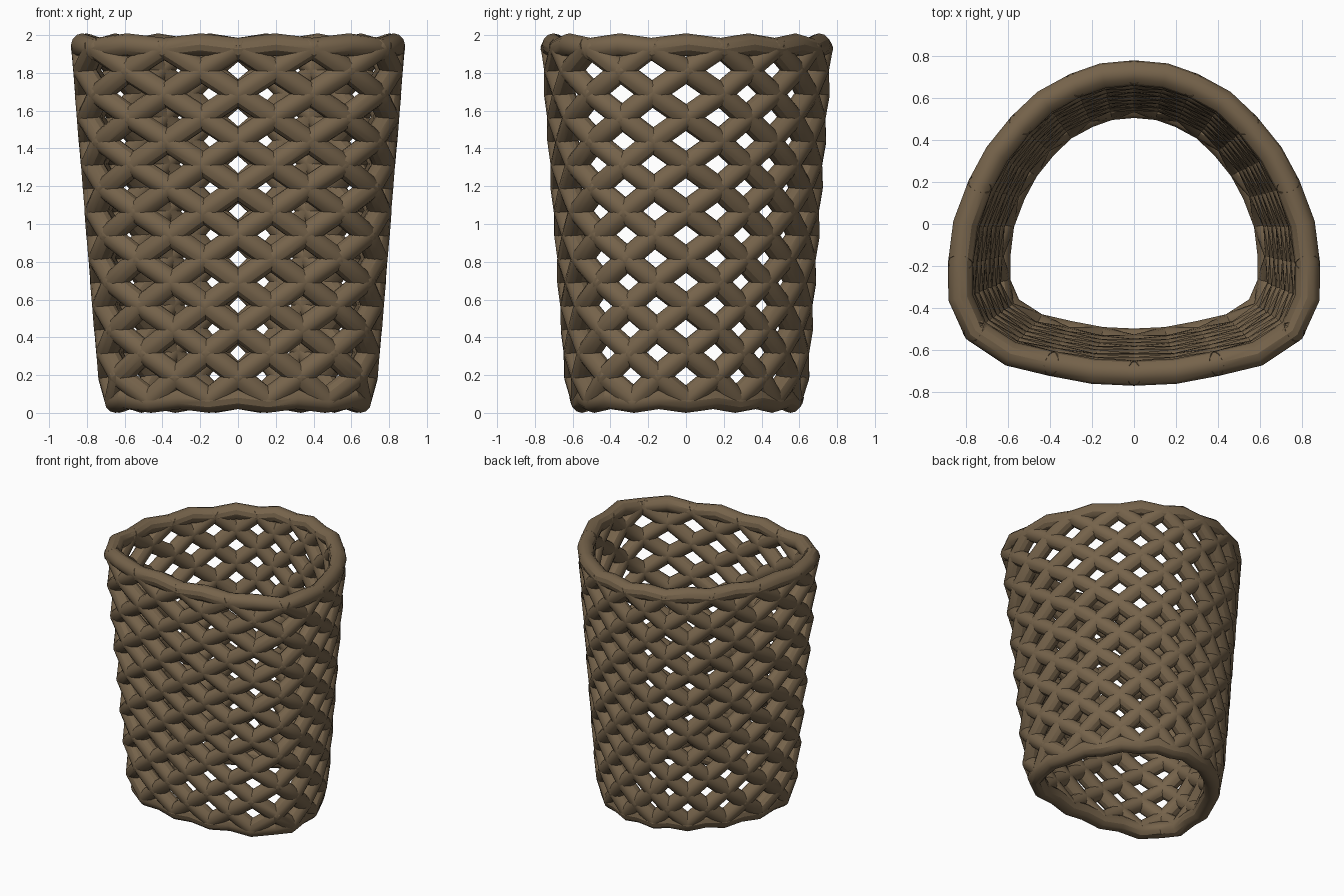
import bpy

if "Cube" in bpy.data.objects:
    bpy.data.objects.remove(bpy.data.objects["Cube"])

R = 0.06           # strand thickness
ROWS = 15          # lattice steps from bottom ring to rim
Z0, DZ = 0.07, 0.1245

# half of the D-shaped rim outline, front centre round to back centre
HALF = [(0, -.77), (.21, -.76), (.42, -.72), (.63, -.67), (.81, -.55), (.885, -.38),
        (.885, -.2), (.86, 0), (.785, .2), (.70, .36), (.58, .51), (.455, .63),
        (.30, .715), (.16, .765), (0, .78)]
OUTLINE = [(x * .932, y * .922) for x, y in HALF]
OUTLINE += [(-x, y) for x, y in OUTLINE[-2:0:-1]]
N = len(OUTLINE)

wicker = bpy.data.materials.new("wicker")
wicker.diffuse_color = (.18, .125, .07, 1)
wicker.use_nodes = True
wicker.node_tree.nodes["Principled BSDF"].inputs["Base Color"].default_value = wicker.diffuse_color


def node(col, row):
    x, y = OUTLINE[col % N]
    s = .785 if row == 0 else .815 + .185 * row / ROWS
    return (x * s, y * s, Z0 + DZ * row)


def tubes(name, paths, closed=False, radius=R):
    cu = bpy.data.curves.new(name, 'CURVE')
    cu.dimensions = '3D'
    cu.bevel_depth = radius
    cu.bevel_resolution = 4
    cu.use_fill_caps = True
    for path in paths:
        sp = cu.splines.new('POLY')
        sp.points.add(len(path) - 1)
        for p, co in zip(sp.points, path):
            p.co = (*co, 1)
        sp.use_cyclic_u = closed
    ob = bpy.data.objects.new(name, cu)
    bpy.context.collection.objects.link(ob)
    cu.materials.append(wicker)
    bpy.ops.object.select_all(action='DESELECT')
    ob.select_set(True)
    bpy.context.view_layer.objects.active = ob
    bpy.ops.object.convert(target='MESH')
    bpy.ops.object.shade_smooth_by_angle()
    return ob


# two opposing families of spiral strands
for name, d in (("right_hand_strands", 1), ("left_hand_strands", -1)):
    tubes(name, [[node(c + d * k, k) for k in range(ROWS + 1)] for c in range(1, N, 2)])


# slightly wavy rim and bottom ring
def ring(row, wave):
    pts = []
    for c in range(N):
        x, y, z = node(c, row)
        pts.append((x, y, z + (wave if c % 2 else -wave)))
    return pts


tubes("rim", [ring(ROWS, .012)], True)
tubes("bottom_ring", [ring(0, -.01)], True)
